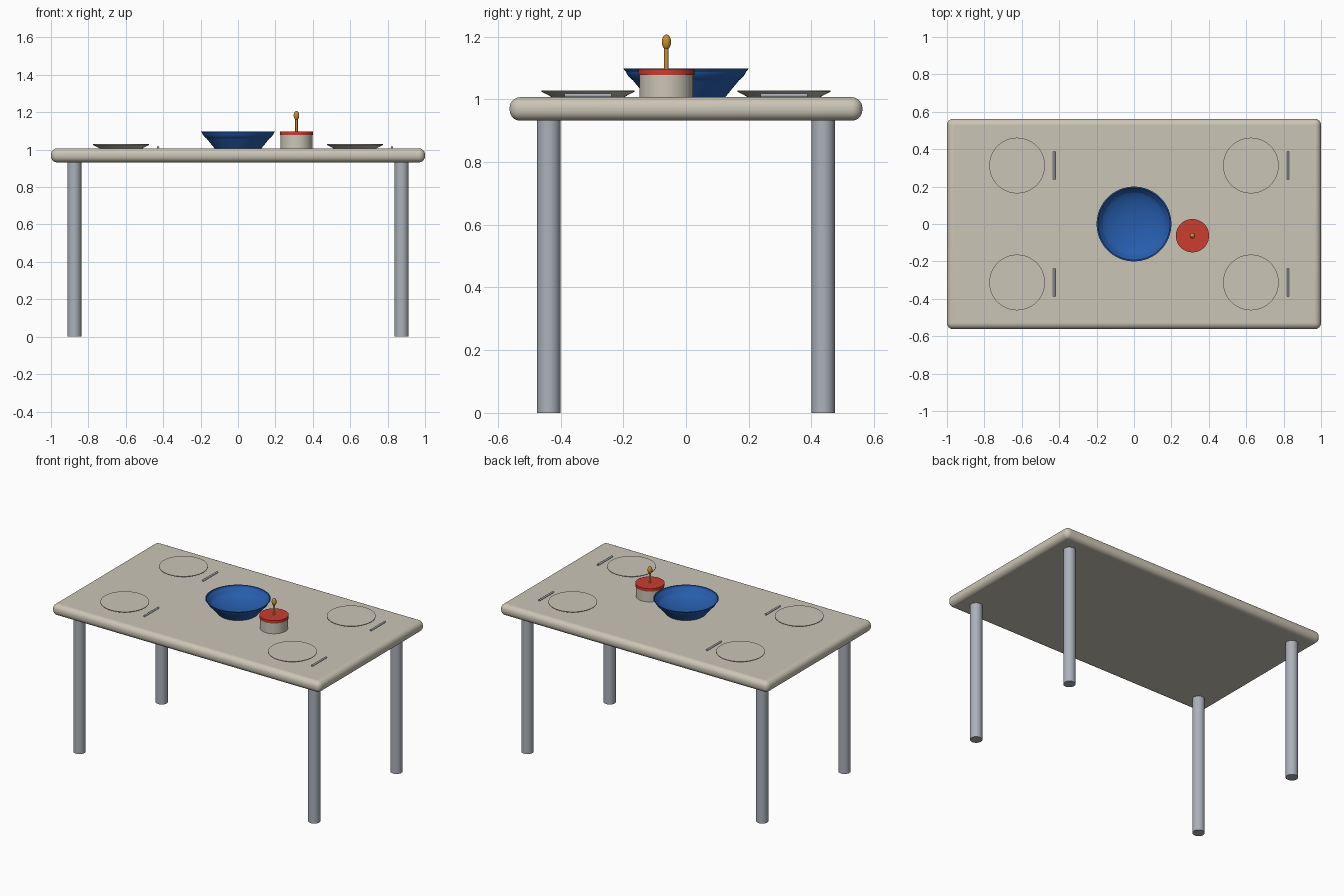
import bpy, bmesh, math

if "Cube" in bpy.data.objects:
    bpy.data.objects.remove(bpy.data.objects["Cube"], do_unlink=True)


def material(name, rgb):
    m = bpy.data.materials.new(name)
    m.use_nodes = True
    m.diffuse_color = (*rgb, 1)
    m.node_tree.nodes["Principled BSDF"].inputs["Base Color"].default_value = (*rgb, 1)
    return m


STONE = material("warm stone", (0.60, 0.56, 0.47))
STEEL = material("brushed steel", (0.41, 0.44, 0.49))
BLUE = material("blue glaze", (0.02, 0.11, 0.42))
RED = material("red enamel", (0.60, 0.045, 0.03))
GOLD = material("golden brown", (0.60, 0.27, 0.03))


def finish(obj, name, mat, smooth=True):
    obj.name = obj.data.name = name
    obj.data.materials.append(mat)
    if smooth:
        bpy.ops.object.select_all(action='DESELECT')
        obj.select_set(True)
        bpy.context.view_layer.objects.active = obj
        bpy.ops.object.shade_smooth_by_angle(angle=math.radians(35))
    return obj


def lathe(name, mat, profile, x, y, z, sides=48):
    """Revolve (radius, height) points; radius 0 closes to a pole."""
    bm = bmesh.new()
    rings = []
    for r, h in profile:
        if r == 0:
            rings.append([bm.verts.new((0, 0, h))] * sides)
        else:
            rings.append([bm.verts.new((r * math.cos(a), r * math.sin(a), h))
                          for a in (math.tau * i / sides for i in range(sides))])
    for low, high in zip(rings, rings[1:]):
        for i in range(sides):
            j = (i + 1) % sides
            corners = dict.fromkeys((low[i], low[j], high[j], high[i]))
            bm.faces.new(list(corners))
    bmesh.ops.recalc_face_normals(bm, faces=bm.faces)
    mesh = bpy.data.meshes.new(name)
    bm.to_mesh(mesh)
    bm.free()
    obj = bpy.data.objects.new(name, mesh)
    bpy.context.collection.objects.link(obj)
    obj.location = (x, y, z)
    return finish(obj, name, mat)


def rod(name, mat, r, h, x, y, z, sides=48):
    return lathe(name, mat, [(0, 0), (r, 0), (r, h), (0, h)], x, y, z, sides)


TOP, UNDER = 1.007, 0.932

# Rounded table top
bpy.ops.mesh.primitive_cube_add(size=1, location=(0, 0, (TOP + UNDER) / 2))
slab = bpy.context.object
slab.scale = (2, 1.125, TOP - UNDER)
bpy.ops.object.transform_apply(location=False, rotation=False, scale=True)
bevel = slab.modifiers.new("Rounded edge", 'BEVEL')
bevel.width = 0.034
bevel.segments = 8
finish(slab, "table_top", STONE)

# Legs, plates and cutlery repeat in each quarter of the table
for sx, side in ((-1, "right"), (1, "left")):
    for sy, end in ((-1, "front"), (1, "back")):
        tag = f"{end}_{side}"
        rod(f"leg_{tag}", STEEL, 0.0375, UNDER + 0.005, sx * 0.875, sy * 0.4375, 0)
        px, py = sx * 0.625, sy * 0.3125
        lathe(f"plate_{tag}", STONE,
              [(0, 0), (0.115, 0), (0.149, 0.018), (0.149, 0.022), (0, 0.022)],
              px, py, TOP)
        knife = rod(f"knife_{tag}", STEEL, 0.006, 0.15, px + 0.198, py + 0.075, TOP + 0.006, 16)
        knife.rotation_euler.x = math.pi / 2

# Bowl: straight flared outside, curved hollow inside
hollow = [(0.193 * math.cos(t), 0.091 - 0.078 * math.sin(t))
          for t in (math.pi / 2 * i / 12 for i in range(12))]
lathe("bowl", BLUE, [(0, 0), (0.125, 0), (0.2, 0.091)] + hollow + [(0, 0.013)],
      0, 0, TOP, 64)

# Lidded jar with a tall handle
JX, JY = 0.3125, -0.0625
rod("jar_body", STONE, 0.0855, 0.072, JX, JY, TOP)
rod("jar_lid", RED, 0.089, 0.019, JX, JY, TOP + 0.071)
rod("lid_handle", GOLD, 0.007, 0.075, JX, JY, TOP + 0.089, 20)
bpy.ops.mesh.primitive_uv_sphere_add(segments=24, ring_count=16, radius=1,
                                     location=(JX, JY, 1.183))
knob = bpy.context.object
knob.scale = (0.0147, 0.0147, 0.024)
finish(knob, "lid_knob", GOLD)
